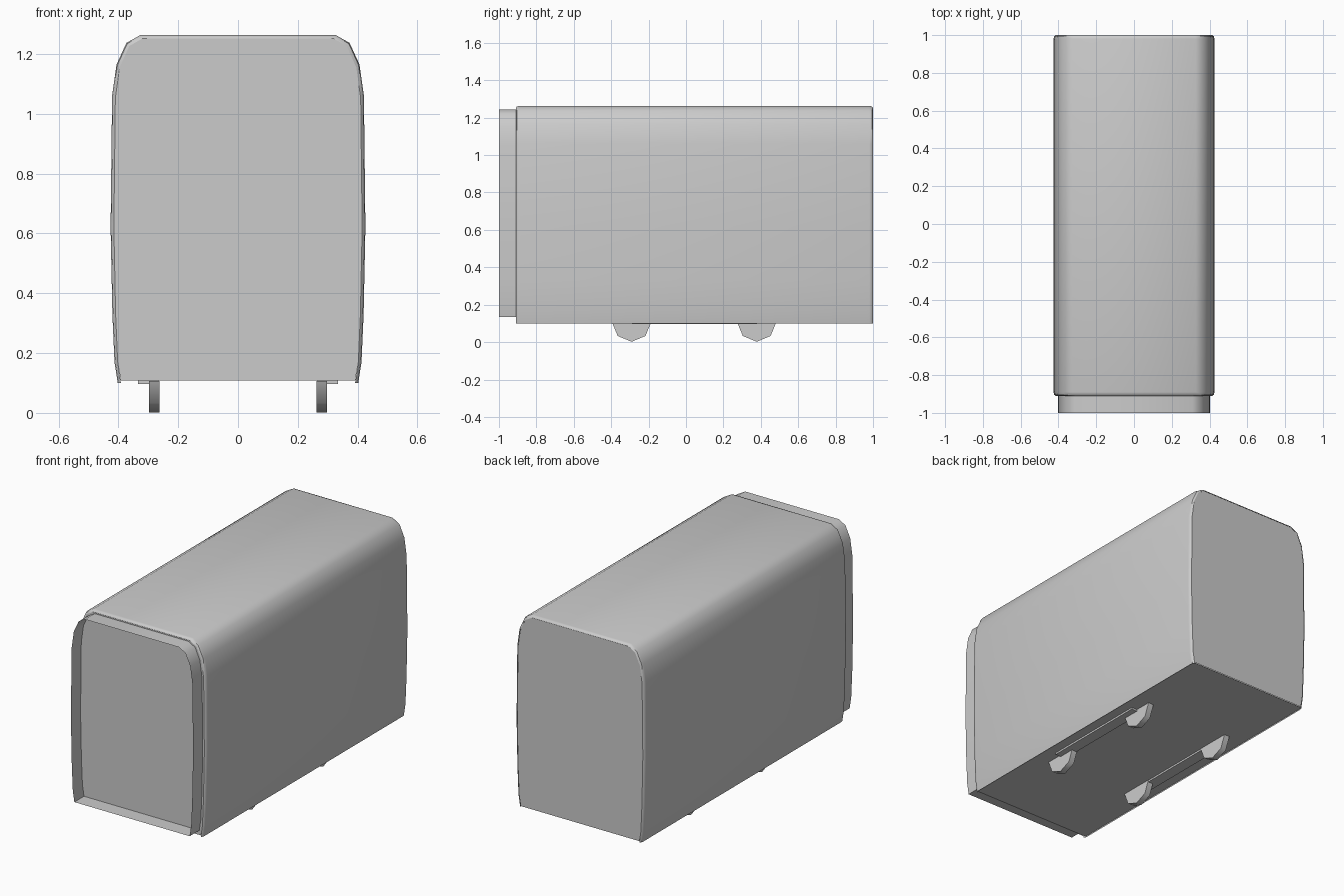
import bpy, bmesh, math

cube = bpy.data.objects.get("Cube")
if cube:
    bpy.data.objects.remove(cube, do_unlink=True)

grey = bpy.data.materials.new("light grey")
grey.use_nodes = True
grey.diffuse_color = (0.6, 0.6, 0.6, 1)
grey.node_tree.nodes["Principled BSDF"].inputs["Base Color"].default_value = (0.6, 0.6, 0.6, 1)


def finish(name, bm, angle=42):
    bmesh.ops.recalc_face_normals(bm, faces=bm.faces)
    mesh = bpy.data.meshes.new(name)
    bm.to_mesh(mesh)
    bm.free()
    mesh.materials.append(grey)
    obj = bpy.data.objects.new(name, mesh)
    bpy.context.collection.objects.link(obj)
    bpy.ops.object.select_all(action='DESELECT')
    obj.select_set(True)
    bpy.context.view_layer.objects.active = obj
    bpy.ops.object.shade_smooth_by_angle(angle=math.radians(angle))
    return obj


def loft(bm, sections, closed):
    """Skin a list of (y, outline) sections along the body."""
    rings = [[bm.verts.new((x, y, z)) for x, z in outline] for y, outline in sections]
    count = len(rings[0])
    for a, b in zip(rings, rings[1:]):
        for i in range(count if closed else count - 1):
            j = (i + 1) % count
            bm.faces.new((a[i], a[j], b[j], b[i]))
    return rings


def box(name, x0, x1, y0, y1, z0, z1):
    bm = bmesh.new()
    bmesh.ops.create_cube(bm, size=1)
    for v in bm.verts:
        v.co = ((x0 + x1) / 2 + v.co.x * (x1 - x0),
                (y0 + y1) / 2 + v.co.y * (y1 - y0),
                (z0 + z1) / 2 + v.co.z * (z1 - z0))
    return finish(name, bm)


# Half outline of the carriage, from the lower side up to the roof
half = [(0.402, 0.10), (0.413, 0.17), (0.42, 0.33), (0.426, 0.62),
        (0.421, 1.06), (0.406, 1.165), (0.373, 1.237), (0.327, 1.263)]
outline = half + [(-x, z) for x, z in reversed(half)]


def inset(d):
    # Shrink toward the middle, keeping the lower edge near the floor
    return [(x * (1 - d / 0.426), z - d * max(0, (z - 0.62) / 0.643)) for x, z in outline]


# Body shell with narrow rounded rims at both ends
bm = bmesh.new()
loft(bm, [(-0.91, inset(0.011)), (-0.904, inset(0.003)), (-0.89, outline),
          (0.98, outline), (0.994, inset(0.003)), (1.0, inset(0.011))], False)
finish("body_shell", bm)

# Flat end walls
for name, y in (("front_wall", -0.909), ("rear_wall", 0.999)):
    bm = bmesh.new()
    edge = [(x, max(z, 0.108)) for x, z in inset(0.011)]
    bm.faces.new([bm.verts.new((x, y, z)) for x, z in edge])
    finish(name, bm)

# Floor panel
bm = bmesh.new()
bm.faces.new([bm.verts.new((x, y, 0.108))
              for x, y in ((-0.402, -0.905), (0.402, -0.905), (0.402, 0.995), (-0.402, 0.995))])
finish("floor_panel", bm)

# Open gangway sleeve at the front
ring = [(x * 0.947, 0.135 + (z - 0.10) * 0.954) for x, z in outline]
bm = bmesh.new()
loft(bm, [(-1.0, ring), (-0.905, ring)], True)
finish("gangway_sleeve", bm)

# Wheels and underside rails
for side, s in (("left", 1), ("right", -1)):
    box(side + "_rail", *sorted((s * 0.265, s * 0.335)), -0.29, 0.38, 0.097, 0.112)
    for end, y in (("front", -0.291), ("rear", 0.378)):
        bm = bmesh.new()
        lower = [(y + 0.105 * math.cos(a), 0.107 + 0.105 * math.sin(a))
                 for a in (math.pi + k * math.pi / 4 for k in range(5))]
        rims = [[bm.verts.new((s * x, py, pz)) for py, pz in lower] for x in (0.262, 0.298)]
        for rim in rims:
            bm.faces.new(rim)
        for i in range(5):
            j = (i + 1) % 5
            bm.faces.new((rims[0][i], rims[0][j], rims[1][j], rims[1][i]))
        finish(f"{end}_{side}_wheel", bm, 50)
